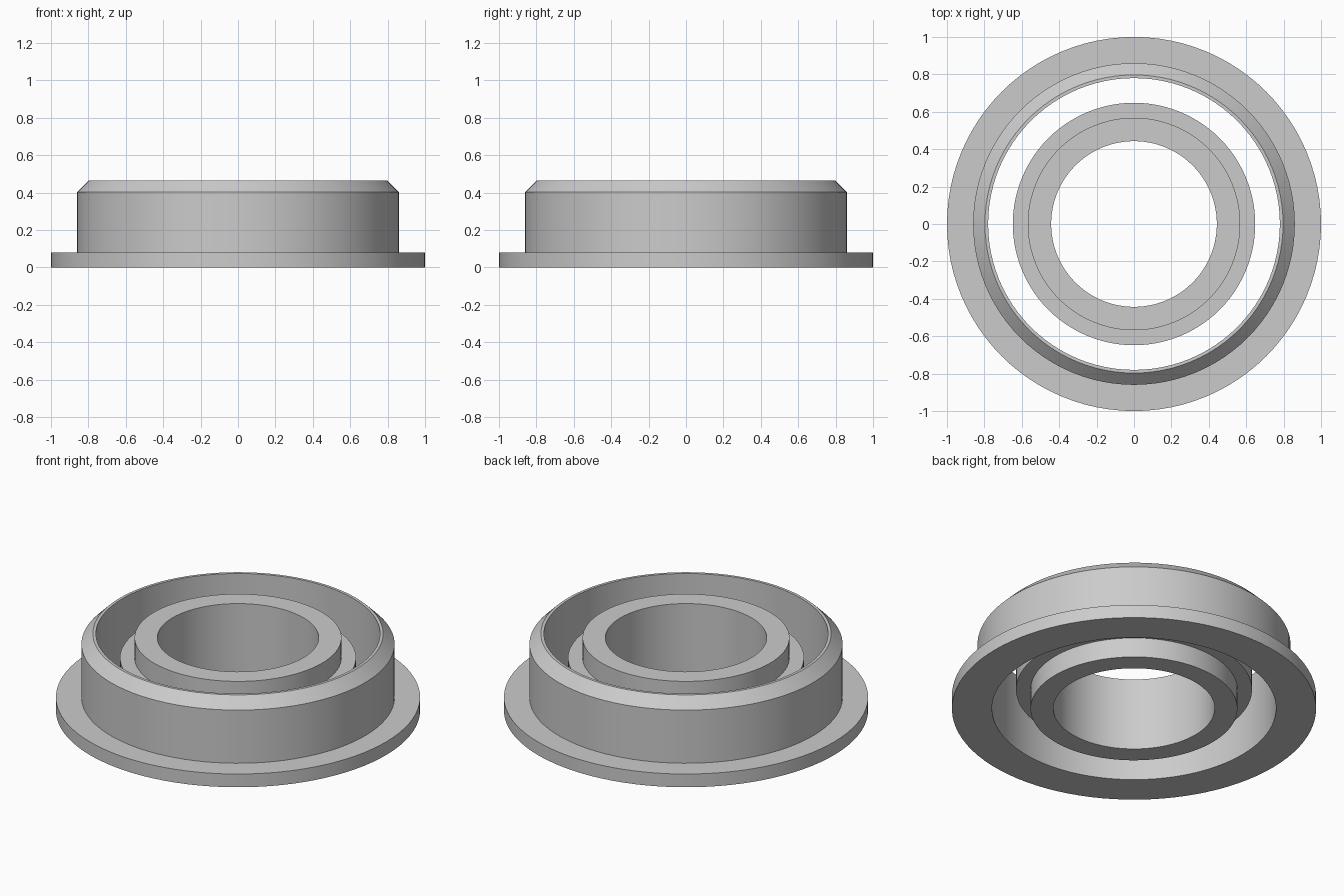
import bpy
import bmesh
import math

SEGMENTS = 96

cube = bpy.data.objects.get("Cube")
if cube:
    bpy.data.objects.remove(cube, do_unlink=True)

# Plain grey metal
metal = bpy.data.materials.new("grey_metal")
metal.use_nodes = True
colour = (0.6, 0.6, 0.6, 1.0)
metal.diffuse_color = colour
metal.node_tree.nodes["Principled BSDF"].inputs["Base Color"].default_value = colour


def lathe_ring(name, profile):
    """Spin a closed (radius, height) profile around the z axis."""
    bm = bmesh.new()
    verts = [bm.verts.new((r, 0, z)) for r, z in profile]
    edges = [bm.edges.new((v, verts[(i + 1) % len(verts)]))
             for i, v in enumerate(verts)]
    bmesh.ops.spin(bm, geom=verts + edges, cent=(0, 0, 0), axis=(0, 0, 1),
                   angle=math.tau, steps=SEGMENTS, use_duplicate=False)
    bmesh.ops.remove_doubles(bm, verts=bm.verts[:], dist=0.0005)
    bmesh.ops.recalc_face_normals(bm, faces=bm.faces[:])
    mesh = bpy.data.meshes.new(name)
    bm.to_mesh(mesh)
    bm.free()
    mesh.materials.append(metal)
    ring = bpy.data.objects.new(name, mesh)
    bpy.context.collection.objects.link(ring)
    bpy.ops.object.select_all(action='DESELECT')
    ring.select_set(True)
    bpy.context.view_layer.objects.active = ring
    bpy.ops.object.shade_smooth_by_angle(angle=math.radians(30))
    return ring


# Outer ring with bottom flange and chamfered top edge
lathe_ring("outer_ring", [
    (0.78, 0), (1.0, 0), (1.0, 0.08), (0.86, 0.08),
    (0.86, 0.402), (0.797, 0.465), (0.78, 0.465)])

# Inner ring with a raised band around its middle
lathe_ring("inner_ring", [
    (0.443, 0), (0.568, 0), (0.568, 0.12), (0.648, 0.12),
    (0.648, 0.32), (0.568, 0.32), (0.568, 0.44), (0.443, 0.44)])
